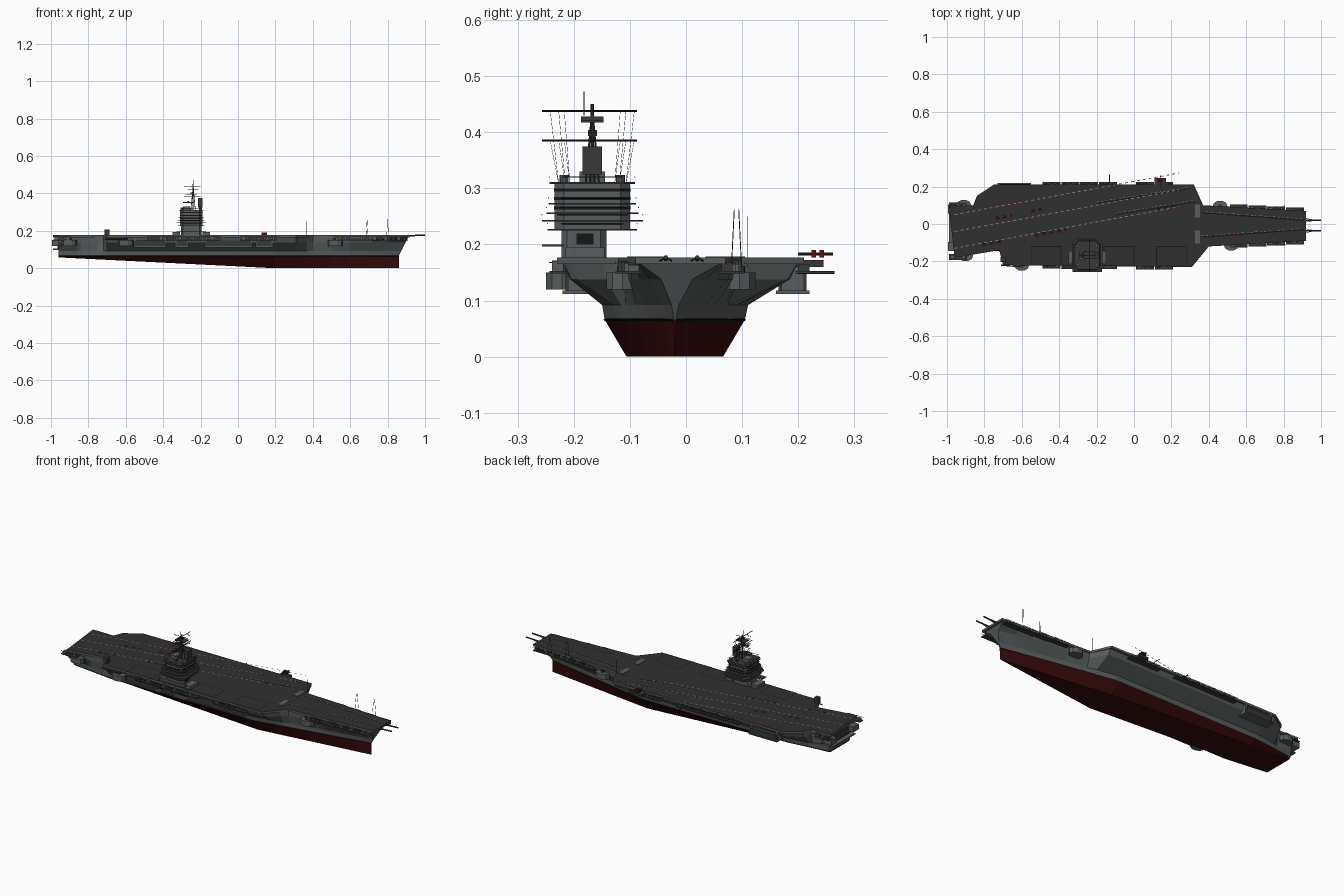
import bpy, bmesh, math, random
from mathutils import Vector

random.seed(4)
if "Cube" in bpy.data.objects:
    bpy.data.objects.remove(bpy.data.objects["Cube"])


def material(name, red, green, blue):
    mat = bpy.data.materials.new(name)
    mat.use_nodes = True
    colour = (red, green, blue, 1)
    mat.diffuse_color = colour
    mat.node_tree.nodes["Principled BSDF"].inputs["Base Color"].default_value = colour
    return mat


GREY = material("hull grey", .1, .11, .11)
DECK = material("deck charcoal", .03, .03, .03)
DARK = material("dark fittings", .04, .04, .04)
KEEL = material("underwater red", .04, .003, .003)
RED = material("marking red", .12, .006, .006)
PALE = material("marking pale", .3, .3, .3)
BLACK = material("black", .008, .008, .008)

TOP = .177        # flight deck height
WATER = .066      # waterline height
ROOF = .308       # top of the island
KEEL_Y = -.02     # centre line of the hull
SIDES = {"port": 1, "starboard": -1}


def finish(name, bm, *mats):
    bmesh.ops.recalc_face_normals(bm, faces=bm.faces)
    mesh = bpy.data.meshes.new(name)
    bm.to_mesh(mesh)
    bm.free()
    for mat in mats:
        mesh.materials.append(mat)
    ob = bpy.data.objects.new(name, mesh)
    bpy.context.collection.objects.link(ob)
    return ob


def prism(name, outline, low, high, top_mat, side_mat=None):
    """Outline extruded upward, with its own colour on the top if wanted."""
    bm = bmesh.new()
    base = bm.faces.new([bm.verts.new((*p, low)) for p in outline])
    moved = bmesh.ops.extrude_face_region(bm, geom=[base], use_keep_orig=True)["geom"]
    raised = [v for v in moved if isinstance(v, bmesh.types.BMVert)]
    bmesh.ops.translate(bm, verts=raised, vec=(0, 0, high - low))
    for face in bm.faces:
        face.material_index = int(all(v in raised for v in face.verts))
    return finish(name, bm, side_mat or top_mat, top_mat)


def box(name, centre, size, low, high, mat):
    (x, y), (w, d) = centre, (size[0] / 2, size[1] / 2)
    return prism(name, [(x - w, y - d), (x + w, y - d), (x + w, y + d), (x - w, y + d)], low, high, mat)


def rod(name, start, end, radius=.0015, mat=DARK, sides=6):
    start, end = Vector(start), Vector(end)
    bm = bmesh.new()
    bmesh.ops.create_cone(bm, cap_ends=True, segments=sides, radius1=radius, radius2=radius,
                          depth=(end - start).length)
    ob = finish(name, bm, mat)
    ob.location = (start + end) / 2
    ob.rotation_euler = (end - start).to_track_quat("Z", "Y").to_euler()
    return ob


def stripe(name, start, end, width, mat, dash=None):
    """Painted deck line, optionally dashed."""
    start, end = Vector(start), Vector(end)
    along = (end - start).normalized()
    across = along.orthogonal() * width / 2
    length = (end - start).length
    step = dash or length
    bm = bmesh.new()
    at = 0
    while at < length:
        p, q = start + along * at, start + along * min(at + step, length)
        corners = (p - across, q - across, q + across, p + across)
        bm.faces.new([bm.verts.new((*c, TOP + .001)) for c in corners])
        at += step * 2
    return finish(name, bm, mat)


# Deck edge of each side as (x, y) corners, shared by deck, hull and galleries
EDGES = {
    "port": [(-.99, .1), (-.86, .1), (-.84, .15), (-.75, .21), (.32, .21), (.37, .1), (.92, .07)],
    "starboard": [(-.96, -.18), (-.72, -.14), (-.7, -.22), (.31, -.23), (.4, -.12), (.92, -.09)],
}


def edge(side, x):
    corners = EDGES[side]
    for (xa, ya), (xb, yb) in zip(corners, corners[1:]):
        if x <= xb:
            return ya + (yb - ya) * max(0, x - xa) / (xb - xa)
    return corners[-1][1]


prism("flight_deck", EDGES["port"] + EDGES["starboard"][::-1], TOP - .012, TOP, DECK, GREY)

# Hull lofted through stations, with a flared, raked bow
STERN, STEM, SHOULDER = -.96, .86, .2


def half_section(x, side):
    sign = SIDES[side]
    taper = min(1, (STEM - x) / (STEM - SHOULDER))
    run = min(1, .75 + (x - STERN))
    rake = max(0, 1 - (STEM - x) * 4)
    keel = max(0, (SHOULDER - x) / 20)
    water = KEEL_Y + sign * (.002 + .123 * taper * run)
    rail = edge(side, x + rake * .055) * .95
    heights = [WATER, .092, .138, TOP - .008]
    spread = [0, .06, .85 - rake / 2, 1]
    points = [(x, KEEL_Y + sign * .086 * taper, keel)]
    for z, s in zip(heights, spread):
        points.append((x + rake * .055 * (z - WATER) / (TOP - WATER), water + (rail - water) * s, z))
    return points


xs = {STERN, STEM, SHOULDER, .5, .6, .7, .78}
xs.update(x for corners in EDGES.values() for x, y in corners if STERN < x < STEM)
bm = bmesh.new()
rings = [[bm.verts.new(p) for p in half_section(x, "port")[::-1] + half_section(x, "starboard")]
         for x in sorted(xs)]
for a, b in zip(rings, rings[1:]):
    for i in range(len(a)):
        bm.faces.new((a[i - 1], a[i], b[i], b[i - 1]))
for ring in (rings[0], rings[-1]):
    for i in range(len(ring) // 2 - 1):
        bm.faces.new((ring[i], ring[i + 1], ring[-2 - i], ring[-1 - i]))
for face in bm.faces:
    face.material_index = int(max(v.co.z for v in face.verts) <= WATER + .001)
finish("hull", bm, GREY, KEEL)

# Black band on the waterline, both sides
for side in SIDES:
    band = [half_section(x, side)[1] for x in sorted(xs)]
    for a, b in zip(band, band[1:]):
        rod(side + "_waterline_band", a, b, .002, BLACK, 4)

# Walkways, lockers and rails under the deck edge
for side, sign in SIDES.items():
    for i in range(19):
        x = i / 10 - .94
        if i % 5 == 4 or .2 < x < .4 or x < -.6 and x > -.9:
            continue
        y = edge(side, x)
        box(side + "_walkway", (x, y), (.096, .03), .148, .153, DARK)
        rod(side + "_rail", (x - .05, y + sign * .015, .168), (x + .05, y + sign * .015, .168), .001)
        for k in (-1, 0, 1):
            box(side + "_locker", (x + k * .03, y), (.012 + random.random() * .01, .02),
                .153, .162 + random.random() * .01, random.choice((GREY, DARK)))

# Round gun sponsons
for side, x in (("starboard", .52), ("port", .46), ("starboard", -.6), ("starboard", -.9), ("port", -.91)):
    y = edge(side, x)
    ring = [(x + math.cos(a) * .04, y + math.sin(a) * .03) for a in (math.tau * k / 10 for k in range(10))]
    prism(side + "_sponson", ring, .12, .15, GREY)
    rod(side + "_gun_mount", (x, y, .15), (x, y, TOP - .015), .01, DARK, 10)

# Hangar openings with sills, and the stern
for side, x, length in (("starboard", -.47, .16), ("starboard", -.3, .06), ("starboard", -.05, .24),
                        ("starboard", .14, .08), ("port", -.64, .16)):
    y = SIDES[side] * .19
    box(side + "_hangar_opening", (x, y), (length, .05), .118, .147, DARK)
    box(side + "_hangar_sill", (x, y), (length + .02, .06), .112, .118, GREY)
    for end in (-1, 1):
        box(side + "_hangar_pillar", (x + end * length / 2, y), (.012, .04), .112, .165, GREY)
box("stern_opening", (STERN, KEEL_Y), (.01, .16), .105, .145, DARK)
box("stern_platform", (STERN - .01, KEEL_Y), (.04, .2), .098, .105, GREY)
for sign in SIDES.values():
    box("stern_sponson", (STERN - .01, KEEL_Y + sign * .1), (.05, .05), .12, .15, GREY)

# Angled landing area: dashed lines and patches all at one angle
SLOPE = math.tan(math.radians(10.5))


def angled(name, x, y, length, width, mat, dash):
    stripe(name, (x, y), (x + length, y + SLOPE * length), width, mat, dash)


for y in (.05, -.04, -.13):
    angled("landing_line", STERN, y, 1.2, .004, PALE, .016)
for x, y, length in ((-.74, .03, .09), (-.55, .07, .08), (.12, .08, .12), (-.81, -.11, .1), (-.53, -.06, .17)):
    angled("landing_patch", x, y, length, .016, BLACK, .02)
    angled("landing_patch_edge", x, y - .012, length, .006, RED, .03)

# Catapult tracks and blast deflectors
for start, end in (((.36, .06), (.91, .02)), ((.36, -.07), (.91, -.03)),
                   ((-.2, .11), (.3, .19)), ((-.1, .05), (.33, .12))):
    stripe("catapult_track", start, end, .006, BLACK)
    stripe("catapult_track_edge", (start[0], start[1] + .007), (end[0], end[1] + .007), .002, PALE, .012)
for sign in SIDES.values():
    box("blast_deflector", (.34, sign * .07), (.027, .07), TOP, TOP + .002, GREY)
for x, y in ((.56, .01), (.58, .04), (.52, -.08), (.66, -.06), (.14, -.2), (.21, -.19), (.28, -.15)):
    stripe("red_mark", (x, y), (x + .03, y + .01), .008, RED, .008)

# Elevator outlines
for x, y, mat in ((-.64, .155, RED), (-.47, -.17, BLACK), (-.08, -.17, BLACK), (.2, -.17, BLACK)):
    for sign in SIDES.values():
        stripe("elevator_side", (x - .08, y + sign * .05), (x + .08, y + sign * .05), .004, mat)
        stripe("elevator_end", (x + sign * .08, y - .05), (x + sign * .08, y + .05), .004, mat)

# Bow booms with struts
for sign in SIDES.values():
    y = sign * .028 - .008
    rod("bow_boom", (.89, y, TOP - .004), (1, y, TOP), .004, DARK, 8)
    for side in SIDES.values():
        rod("bow_boom_strut", (.91, y + side * .012, TOP - .007), (.97, y, TOP), .0015)

# Island: stacked levels with window bands and railed balconies
IX, IY = -.25, -.167


def level(name, half_x, half_y, low, high, mat, y=IY):
    cut = half_y / 4
    corner = [(half_x - cut, half_y), (half_x, half_y - cut)]
    right = corner + [(a, -b) for a, b in corner[::-1]]
    outline = right + [(-a, -b) for a, b in right]
    prism(name, [(IX + a, y + b) for a, b in outline], low, high, mat)


level("island_base", .055, .04, TOP, .245, GREY, -.182)
level("island_house", .06, .067, .225, ROOF, GREY)
for z in (.262, .279, .294):
    level("island_windows", .061, .068, z, z + .006, BLACK)
for z, half_x in ((.225, .07), (.241, .08), (.254, .072), (.271, .068), (ROOF, .066)):
    half_y = half_x + .01
    level("island_balcony", half_x, half_y, z, z + .003, DARK)
    for sign in SIDES.values():
        x, y, rail = half_x * sign, half_y * sign, z + .012
        rod("balcony_end_rail", (IX + x, IY - half_y * .7, rail), (IX + x, IY + half_y * .7, rail), .001)
        rod("balcony_side_rail", (IX - half_x * .7, IY + y, rail), (IX + half_x * .7, IY + y, rail), .001)
for sign in SIDES.values():
    box("island_deckhouse", (IX + sign * .08, -.18), (.04, .07), TOP, .195, GREY)
    for end in SIDES.values():
        rod("director", (IX + sign * .05, IY + end * .05, ROOF), (IX + sign * .05, IY + end * .05, ROOF + .016),
            .008, GREY, 10)
box("island_door", (IX + .055, -.18), (.002, .03), .2, .22, BLACK)
box("island_outer_platform", (IX, -.237), (.16, .04), .196, .2, DARK)

# Funnel, lattice radar, mast, yards and rigging
MX = IX + .01
box("funnel", (IX - .025, IY), (.04, .045), ROOF, ROOF + .022, GREY)
box("lattice_radar", (IX + .048, IY), (.025, .035), ROOF + .017, .375, DARK)
rod("radar_post", (IX + .048, IY, ROOF), (IX + .048, IY, .33), .006)
rod("mast", (MX, IY, ROOF), (MX, IY, .45), .003)
rod("mast_tip", (MX, IY - .015, .43), (MX, IY - .015, .473), .001, BLACK)
for sign in SIDES.values():
    for side in SIDES.values():
        rod("mast_leg", (MX + sign * .012, IY + side * .012, ROOF), (MX, IY, .44), .0018)
for z in (.385, .438):
    rod("yard", (MX, IY - .09, z), (MX, IY + .08, z), .0018, BLACK)
    rod("yard_cross", (MX - .05, IY, z), (MX + .04, IY, z), .0016, BLACK)
    for sign in SIDES.values():
        for reach in (.05, .06, .075):
            rod("rigging", (MX, IY + sign * reach, z), (MX, IY + sign * reach * .8, ROOF), .0004, BLACK, 3)
for x, z, width in ((.01, .42, .04), (0, .396, .016), (-.015, .352, .028)):
    box("search_radar", (IX + x, IY), (.06, width), z - .003, z + .002, DARK)
    box("search_radar_face", (IX + x, IY), (.008, width), z, z + .008, DARK)

# Whip aerials, landing lights and outboard gear
for x in (.69, .8):
    for sign in SIDES.values():
        rod("whip_aerial", (x + sign * .006, .09 + sign * .009, .16), (x, .09 + sign * .004, .262), .0008)
rod("port_aerial", (.365, .11, .16), (.365, .11, .25), .0006)
rod("light_arm", (.14, .2, .183), (.14, .262, .183), .0025)
for y in (.228, .242):
    box("landing_light", (.14, y), (.03, .008), TOP, .19, RED)
box("light_platform", (.14, .22), (.06, .05), .16, TOP - .005, DARK)
rod("port_boom", (-.13, .2, .15), (-.13, .265, .15), .003)
rod("starboard_boom", (-.71, -.22, .155), (-.59, -.23, .155), .004)
box("aft_director", (-.7, -.19), (.025, .025), TOP, .208, DARK)
